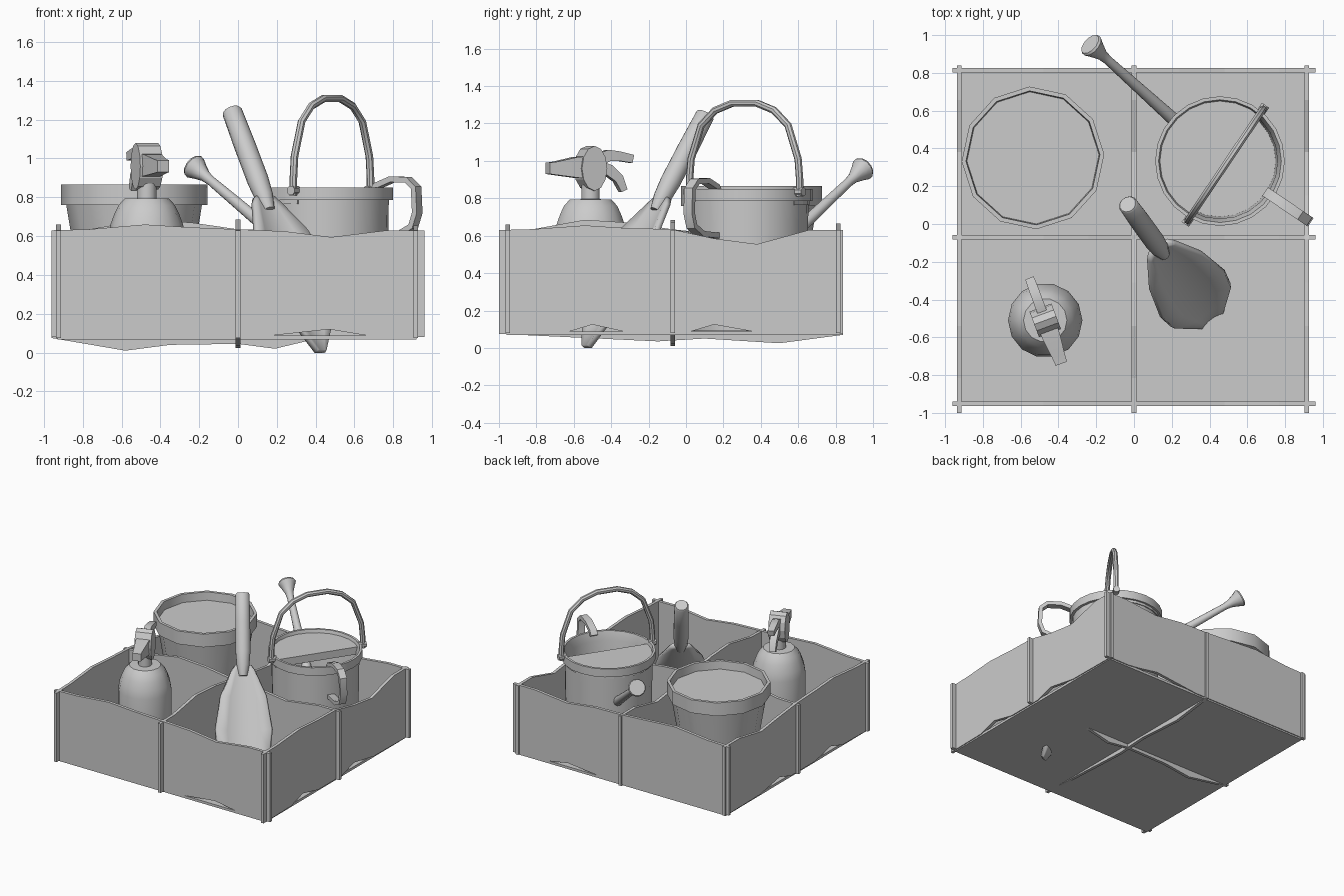
import bpy, bmesh
from math import sin, cos, pi, radians
from mathutils import Vector as V

if "Cube" in bpy.data.objects:
    bpy.data.objects.remove(bpy.data.objects["Cube"])


def finish(name, bm, smooth=True):
    bmesh.ops.recalc_face_normals(bm, faces=bm.faces)
    me = bpy.data.meshes.new(name)
    bm.to_mesh(me)
    bm.free()
    ob = bpy.data.objects.new(name, me)
    bpy.context.collection.objects.link(ob)
    if smooth:
        bpy.ops.object.select_all(action='DESELECT')
        ob.select_set(True)
        bpy.context.view_layer.objects.active = ob
        bpy.ops.object.shade_smooth_by_angle(angle=radians(35))
    return ob


def skin(bm, rings):
    """Join rings of points into a closed, capped tube."""
    rs = [[bm.verts.new(p) for p in r] for r in rings]
    n = len(rs[0])
    for a, b in zip(rs, rs[1:]):
        for i in range(n):
            bm.faces.new((a[i], a[(i + 1) % n], b[(i + 1) % n], b[i]))
    bm.faces.new(rs[0])
    bm.faces.new(rs[-1])


def lathe(name, c, prof, n, phase=0.0):
    bm = bmesh.new()
    ang = [phase + 2 * pi * i / n for i in range(n)]
    skin(bm, [[(c[0] + r * cos(a), c[1] + r * sin(a), z) for a in ang] for r, z in prof])
    return finish(name, bm)


def sweep(name, pts, lat, radii, n):
    """Sweep an n-sided section (half-depth, half-width) along a path; lat is the width direction."""
    pts, lat = [V(p) for p in pts], V(lat).normalized()
    if not isinstance(radii, list):
        radii = [radii] * len(pts)
    k, rings = (1.414 if n == 4 else 1.0), []
    for i, p in enumerate(pts):
        t = (pts[min(i + 1, len(pts) - 1)] - pts[max(i - 1, 0)]).normalized()
        nor = t.cross(lat).normalized()
        a, b = radii[i]
        rings.append([p + nor * a * k * cos(2 * pi * (j + .5) / n)
                      + lat * b * k * sin(2 * pi * (j + .5) / n) for j in range(n)])
    bm = bmesh.new()
    skin(bm, rings)
    return finish(name, bm)


def prism(name, outline, place, offset):
    """Flat outline placed in space by a function, then extruded."""
    bm = bmesh.new()
    f = bm.faces.new([bm.verts.new(place(*p)) for p in outline])
    g = bmesh.ops.extrude_face_region(bm, geom=[f])
    bmesh.ops.translate(bm, vec=offset, verts=[v for v in g['geom'] if isinstance(v, bmesh.types.BMVert)])
    return finish(name, bm, False)


# Crate panels: wavy tops, notched or dipping bottoms
def top(lo, hi, up, dip):
    m, h = (lo + hi) / 2, (hi - lo) / 2
    return [(hi, .63), (m + .8 * h, .63), (m + .5 * h, dip), (m + .25 * h, dip + .03), (m, .635),
            (m - .25 * h, up - .015), (m - .5 * h, up), (m - .8 * h, .635), (lo, .63)]


def panel(name, axis, pos, up, dip, bottom):
    lo, hi = (-.96, .96) if axis == 'x' else (-1.0, .84)
    out = bottom + top(lo, hi, up, dip)
    if axis == 'x':
        prism(name, out, lambda u, z: (u, pos - .012, z), (0, .024, 0))
    else:
        prism(name, out, lambda u, z: (pos - .012, u, z), (.024, 0, 0))


notch_x = [(-.96, .08), (.1, .08), (.47, .12), (.65, .09), (.75, .08), (.96, .08)]
notch_y = [(-1, .075), (-.65, .08), (-.5, .125), (-.3, .08), (0, .08), (.15, .125), (.4, .08), (.84, .075)]
panel('front_wall', 'x', -.952, .66, .595, notch_x)
panel('back_wall', 'x', .815, .665, .60, notch_x)
panel('left_wall', 'y', -.925, .66, .58, notch_y)
panel('right_wall', 'y', .915, .655, .555, notch_y)
panel('cross_divider', 'x', -.07, .685, .59,
      [(-.96, .075), (-.58, .01), (-.35, .04), (0, .045), (.19, .02), (.42, .075), (.96, .08)])
panel('long_divider', 'y', 0, .685, .57,
      [(-1, .075), (-.15, .035), (.1, .05), (.5, .025), (.84, .07)])
prism('floor', [(-.93, -.96), (.92, -.96), (.92, .82), (-.93, .82)], lambda x, y: (x, y, .068), (0, 0, .02))

# Plant pot with soil
pot = (-.535, .35)
lathe('plant_pot', pot, [(.24, .09), (.35, .76), (.378, .76), (.378, .865), (.355, .865), (.35, .80)], 12, .05)

# Watering can: body, half lid, hoop, side handle, spout
can = V((.455, .333, 0))
s = V((cos(radians(138)), sin(radians(138)), 0))
d = V((cos(radians(-34)), sin(radians(-34)), 0))
u = V((-d.y, d.x, 0))
lathe('watering_can', can, [(.31, .09), (.322, .785), (.343, .785), (.343, .85), (.325, .85), (.305, .78),
                            (.295, .12)], 24)
arc = [(.328 * cos(a), .328 * sin(a)) for a in (radians(83 + i * 194 / 14) for i in range(15))]
prism('can_half_lid', arc, lambda a, b: can + d * a + u * b + V((0, 0, .765)), (0, 0, .06))
hoop_c = can + d * .035
half = [(.355, .81), (.355, .9), (.345, 1.01), (.28, 1.19), (.19, 1.27), (.08, 1.308)]
path = [(-a, z) for a, z in half] + half[::-1]
sweep('can_hoop', [hoop_c + u * a + V((0, 0, z)) for a, z in path], d, (.02, .02), 8)
for side in (-1, 1):
    p = hoop_c + u * side * .35 + V((0, 0, .835))
    sweep('can_hoop_pivot', [p - u * .03, p + u * .03], d, (.025, .025), 8)
grip = [(.30, .83), (.32, .86), (.41, .893), (.51, .89), (.558, .85), (.565, .72), (.54, .65), (.46, .61), (.30, .60)]
sweep('can_side_handle', [can + d * a + V((0, 0, z)) for a, z in grip], u, (.015, .027), 4)
spout = [(.25, .54), (.80, .885), (.84, .91), (.885, .938), (.915, .957), (.925, .963)]
sweep('can_spout', [can + s * a + V((0, 0, z)) for a, z in spout], s.cross(V((0, 0, 1))),
      [(r, r) for r in (.037, .025, .03, .05, .066, .06)], 12)

# Trowel: leaning handle and scooped blade
base = V((-.03, .10, 1.24))
ax = V((.317, -.438, -.841)).normalized()
lat = V((.81, .59, 0)).normalized()
nor = lat.cross(ax)
if nor.z < 0:
    nor = -nor
sweep('trowel_handle', [base + ax * t for t in (-.01, 0, .2, .42, .52, .6)], lat,
      [(r, r) for r in (.045, .052, .056, .056, .048, .03)], 12)
blade = [(.52, .06), (.56, .085), (.75, .165), (1.0, .205), (1.15, .19), (1.3, .12), (1.46, .03)]
bm = bmesh.new()
rows = [[bm.verts.new(base + ax * t + lat * w * f + nor * (1.6 * w * w * f * f - .01))
         for f in (-1, -.6, -.2, .2, .6, 1)] for t, w in blade]
for a, b in zip(rows, rows[1:]):
    for i in range(5):
        bm.faces.new((a[i], a[i + 1], b[i + 1], b[i]))
ob = finish('trowel_blade', bm)
mod = ob.modifiers.new('thickness', 'SOLIDIFY')
mod.thickness, mod.offset = .03, 0

# Spray bottle: body, head, nozzle, trigger and rear prong
bot = V((-.47, -.51, 0))
lathe('spray_bottle', bot, [(.19, .09), (.197, .12), (.197, .60), (.187, .66), (.165, .72), (.145, .76), (.115, .793),
                            (.05, .795), (.05, .87)], 14)
e = V((.35, -.94, 0)).normalized()
w = V((.94, .35, 0)).normalized()
oval = [(.072 * cos(2 * pi * i / 12), .96 + .12 * sin(2 * pi * i / 12)) for i in range(12)]
prism('spray_head', oval, lambda a, z: bot + e * a + V((0, 0, z)) - w * .062, w * .124)


def at(a, z):
    return bot + e * a + V((0, 0, z))


sweep('spray_nozzle', [at(.03, .965), at(.09, .965), at(.2, .96), at(.245, .96)], w,
      [(.06, .05), (.055, .048), (.036, .035), (.03, .032)], 4)
sweep('spray_lever', [at(-.03, 1.0), at(-.1, 1.03), at(-.16, 1.025), at(-.235, 1.01)], w,
      [(.035, .026), (.03, .026), (.025, .026), (.022, .024)], 4)
sweep('spray_trigger', [at(-.03, .97), at(-.1, .95), at(-.155, .905), at(-.185, .84)], w,
      [(.035, .026), (.03, .026), (.025, .026), (.018, .024)], 4)
